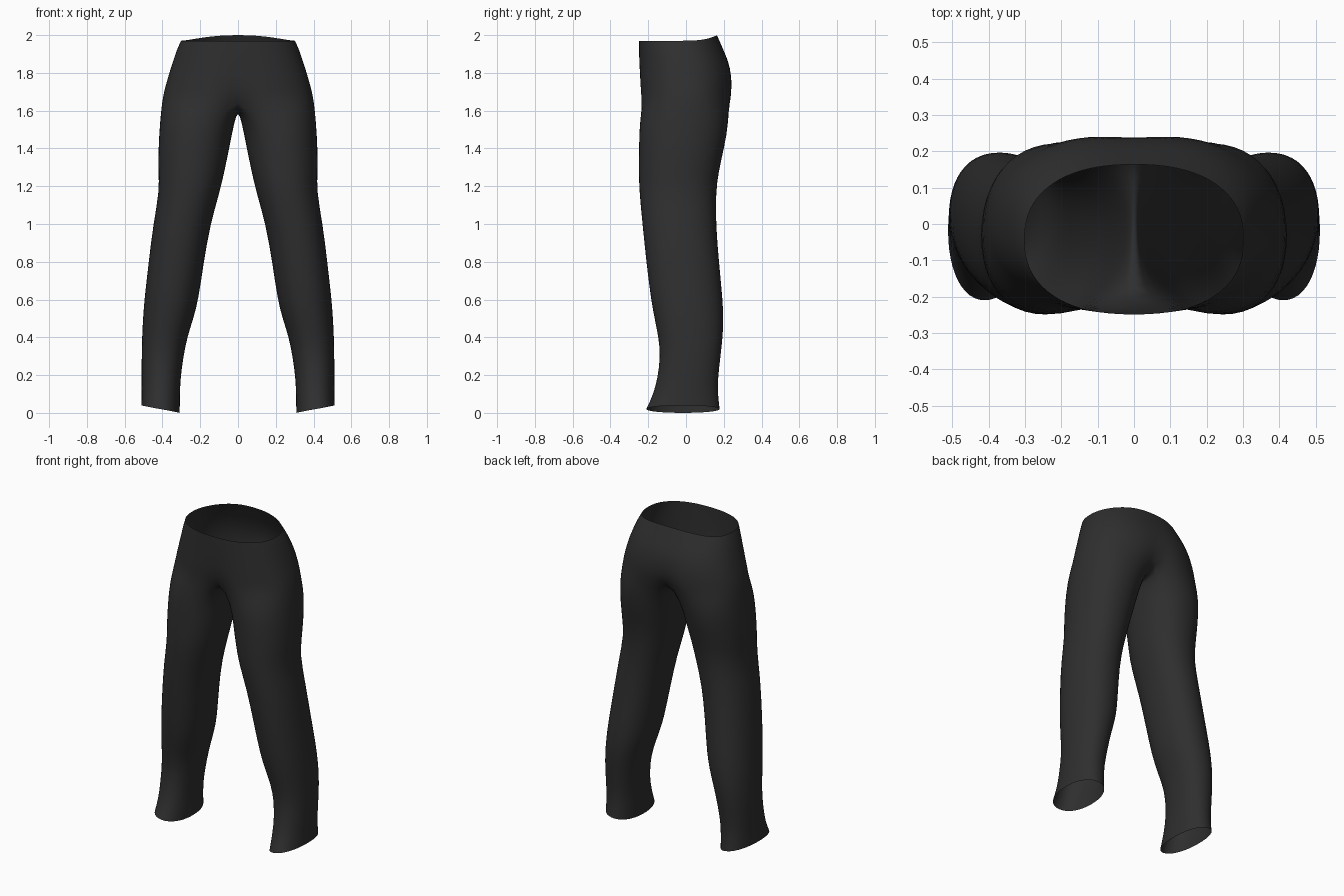
import bpy, bmesh
from math import sin, cos, pi, exp, radians

cube = bpy.data.objects.get("Cube")
if cube:
    bpy.data.objects.remove(cube)

SIDE, INNER = 18, 6            # segments round the outside and inside of a leg
STEP = 2 * pi / (SIDE + INNER)

# hips: height, half width, front y, back y, centre crease depth
HIPS = [
    (1.97, .303, -.25, .165, 0),
    (1.93, .322, -.25, .195, 0),
    (1.86, .346, -.25, .228, .01),
    (1.79, .368, -.25, .246, .03),
    (1.72, .388, -.25, .252, .07),
    (1.66, .402, -.248, .25, .16),
]
# legs: height, inner x, outer x, front y, back y
LEGS = [
    (1.54, .018, .415, -.25, .23),
    (1.4, .045, .423, -.25, .203),
    (1.28, .07, .423, -.252, .175),
    (1.17, .095, .418, -.249, .16),
    (1.0, .145, .45, -.232, .16),
    (.8, .18, .474, -.212, .176),
    (.6, .208, .497, -.187, .196),
    (.5, .235, .504, -.168, .2),
    (.4, .268, .509, -.147, .196),
    (.3, .288, .511, -.136, .184),
    (.18, .304, .511, -.153, .17),
    (.1, .306, .511, -.174, .17),
    (.02, .308, .513, -.212, .18),
]


def rounded(v, power):
    return (1 if v >= 0 else -1) * abs(v) ** power


def hip_row(bm, z, w, front, back, crease):
    """Half ring from centre front round the side to centre back."""
    row = []
    for i in range(SIDE + 1):
        a = -pi / 2 + pi * i / SIDE
        x = 0 if i in (0, SIDE) else w * rounded(cos(a), .86)
        y = (front + back) / 2 + (back - front) / 2 * rounded(sin(a), .86)
        y *= 1 - crease * exp(-(x / .07) ** 2)
        lift = .03 * max(0, sin(a)) ** 3 if z == HIPS[0][0] else 0
        row.append(bm.verts.new((x, y, z + lift)))
    return row


def leg_ring(bm, z, inner, outer, front, back):
    ring = []
    for i in range(SIDE + INNER):
        a = radians(-135) + STEP * i
        x = (inner + outer) / 2 + (outer - inner) / 2 * rounded(cos(a), .92)
        y = (front + back) / 2 + (back - front) / 2 * rounded(sin(a), .92)
        tilt = .02 * cos(a) if z == LEGS[-1][0] else 0
        ring.append(bm.verts.new((x, y, z + tilt)))
    return ring


def skin(bm, upper, lower, closed):
    n = len(upper)
    for i in range(n if closed else n - 1):
        j = (i + 1) % n
        bm.faces.new((upper[i], lower[i], lower[j], upper[j]))


# left half of the trousers
bm = bmesh.new()
rows = [hip_row(bm, *h) for h in HIPS]
for a, b in zip(rows, rows[1:]):
    skin(bm, a, b, False)

# crotch seam joins centre back to centre front
start, end = rows[-1][-1].co, rows[-1][0].co
seam = []
for i in range(1, INNER):
    p = start.lerp(end, i / INNER)
    p.z -= .06 * sin(pi * i / INNER)
    seam.append(bm.verts.new(p))

rings = [rows[-1] + seam] + [leg_ring(bm, *l) for l in LEGS]
for a, b in zip(rings, rings[1:]):
    skin(bm, a, b, True)
bmesh.ops.recalc_face_normals(bm, faces=bm.faces)
if max(bm.faces, key=lambda f: f.calc_center_median().x).normal.x < 0:
    bmesh.ops.reverse_faces(bm, faces=bm.faces)

mesh = bpy.data.meshes.new("trousers")
bm.to_mesh(mesh)
bm.free()
trousers = bpy.data.objects.new("trousers", mesh)
bpy.context.collection.objects.link(trousers)

# charcoal cloth
cloth = bpy.data.materials.new("charcoal cloth")
cloth.use_nodes = True
colour = (.028, .028, .028, 1)
cloth.diffuse_color = colour
cloth.node_tree.nodes["Principled BSDF"].inputs["Base Color"].default_value = colour
mesh.materials.append(cloth)

# mirrored half, softened
mirror = trousers.modifiers.new("mirror", 'MIRROR')
mirror.use_clip = True
mirror.merge_threshold = .001
soft = trousers.modifiers.new("soft", 'SUBSURF')
soft.levels = soft.render_levels = 1
for p in mesh.polygons:
    p.use_smooth = True
